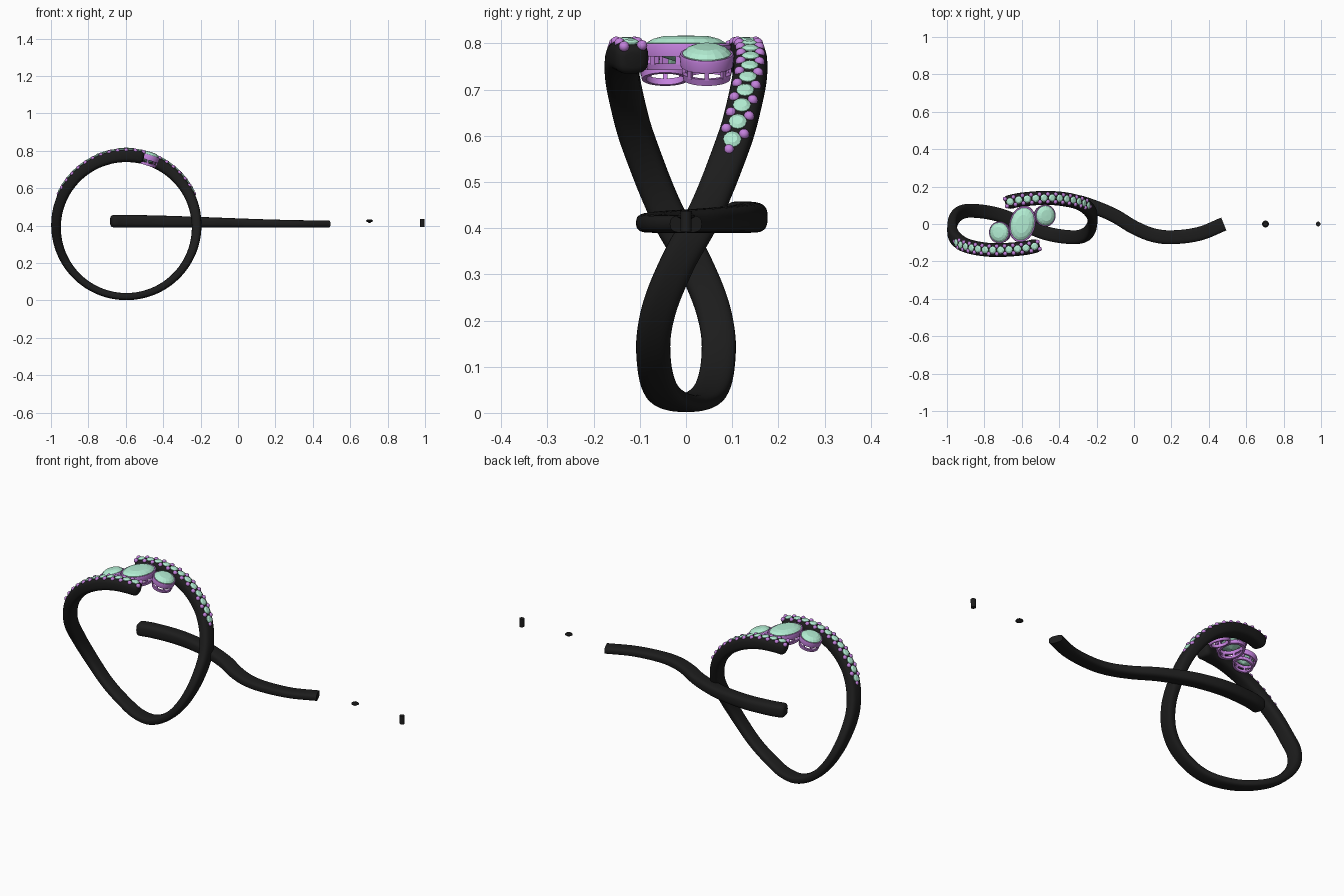
import bpy, bmesh, math
from math import sin, cos, pi
from mathutils import Matrix, Vector

if "Cube" in bpy.data.objects:
    bpy.data.objects.remove(bpy.data.objects["Cube"])

CX, CZ, R = -0.597, 0.39, 0.35          # ring centre and inner radius
U0, U1 = -0.68, 0.48                    # unrolled band start and end (x)


def material(name, rgb):
    m = bpy.data.materials.new(name)
    m.diffuse_color = (*rgb, 1)
    m.use_nodes = True
    m.node_tree.nodes["Principled BSDF"].inputs["Base Color"].default_value = m.diffuse_color
    return m


BLACK = material("black_metal", (0.012, 0.012, 0.012))
GREEN = material("green_stone", (0.45, 0.85, 0.65))
PURPLE = material("purple_metal", (0.55, 0.22, 0.72))


def finish(bm, name, mat, loc=(0, 0, 0), rot=(0, 0, 0), smooth=True):
    bmesh.ops.recalc_face_normals(bm, faces=bm.faces)
    me = bpy.data.meshes.new(name)
    bm.to_mesh(me)
    bm.free()
    me.materials.append(mat)
    ob = bpy.data.objects.new(name, me)
    bpy.context.collection.objects.link(ob)
    ob.location, ob.rotation_euler = loc, rot
    if smooth:
        bpy.context.view_layer.objects.active = ob
        ob.select_set(True)
        bpy.ops.object.shade_smooth_by_angle(angle=math.radians(35))
        ob.select_set(False)
    return ob


def half_turn_copy(ob, name):
    c = ob.copy()
    c.name = name
    c.rotation_euler = (0, 0, pi)
    bpy.context.collection.objects.link(c)


# Wavy centre line of the unrolled band
PATH = [(-0.68, 0.113), (-0.6, 0.131), (-0.45, 0.139), (-0.3, 0.118), (-0.2, 0.086),
        (-0.1, 0.042), (0, -0.018), (0.1, -0.059), (0.2, -0.071), (0.35, -0.052), (0.48, 0)]


def wave(u):
    n = len(PATH)
    slope = lambda k: ((PATH[min(k + 1, n - 1)][1] - PATH[max(k - 1, 0)][1]) /
                       (PATH[min(k + 1, n - 1)][0] - PATH[max(k - 1, 0)][0]))
    i = max(k for k in range(n - 1) if PATH[k][0] <= u or k == 0)
    (a, ya), (b, yb) = PATH[i], PATH[i + 1]
    t, d = (u - a) / (b - a), b - a
    return ((2*t**3 - 3*t*t + 1) * ya + (t**3 - 2*t*t + t) * d * slope(i)
            + (3*t*t - 2*t**3) * yb + (t**3 - t*t) * d * slope(i + 1))


def thick(u):
    f = (u - U0) / (U1 - U0)
    f = f * f * (3 - 2 * f)
    return 0.068 - 0.03 * f


def angle(u):
    return (u + 0.6) / 1.08 * pi


def flat(u, v, h):
    return Vector((u, v, 0.39 + h))


def rolled(u, v, h):
    a = angle(u)
    return Vector(((R + h) * sin(a), v, (R + h) * cos(a)))


def on_band(u, side):
    """Point offset sideways from the centre line."""
    e = 0.002
    u_ = min(max(u, U0 + e), U1 - e)
    t = Vector((2 * e, wave(u_ + e) - wave(u_ - e))).normalized()
    return u - t.y * side, wave(u) + t.x * side


def band(name, mapping, loc):
    bm = bmesh.new()
    us = [U0 + d for d in (0, 0.002, 0.006, 0.012)]
    us += [U0 + 0.02 + (U1 - U0 - 0.02) * i / 90 for i in range(91)]
    rings, n = [], 28
    for u in us:
        d = min((u - U0) / 0.02, 1)
        k = 0.5 + 0.5 * math.sqrt(1 - (1 - d) ** 2)      # rounded tip
        t, ring = thick(u), []
        for j in range(n):
            a = 2 * pi * j / n
            c, s = cos(a), sin(a)
            x = math.copysign(abs(c) ** 0.66, c)
            y = math.copysign(abs(s) ** 0.66, s)
            pu, pv = on_band(u, 0.037 * k * x)
            ring.append(bm.verts.new(mapping(pu, pv, t / 2 + t / 2 * k * y)))
        rings.append(ring)
    for p, q in zip(rings, rings[1:]):
        for j in range(n):
            bm.faces.new((p[j], p[(j + 1) % n], q[(j + 1) % n], q[j]))
    bm.faces.new(rings[0])
    bm.faces.new(rings[-1])
    return finish(bm, name, BLACK, loc)


def lathe(bm, profile, n, mat=Matrix(), closed=False):
    """Spin (radius, height) points about z; radius 0 gives a pole."""
    rows = []
    for r, z in profile:
        m = 1 if r == 0 else n
        rows.append([bm.verts.new(mat @ Vector((r * cos(2*pi*j/n), r * sin(2*pi*j/n), z))) for j in range(m)])
    pairs = list(zip(rows, rows[1:])) + ([(rows[-1], rows[0])] if closed else [])
    for p, q in pairs:
        for j in range(n):
            f = [p[j % len(p)], p[(j+1) % len(p)], q[(j+1) % len(q)], q[j % len(q)]]
            bm.faces.new(list(dict.fromkeys(f)))


# Two bypassing halves of the ring, and the unrolled strip beside it
O = (CX, 0, CZ)
half_turn_copy(band("ring_band_right", rolled, O), "ring_band_left")
band("unrolled_band", flat, (0, 0, 0))

# Row of small stones with bead pairs between them
stones, beads = bmesh.new(), bmesh.new()
STEP, COUNT = 0.0378, 12
for i in range(COUNT + 1):
    u = -0.654 + STEP * i
    if i < COUNT:
        m = Matrix.Translation(rolled(u, wave(u), thick(u))) @ Matrix.Rotation(angle(u), 4, 'Y')
        lathe(stones, [(0, -0.012), (0.019, -0.002), (0.019, 0.001), (0.011, 0.006), (0, 0.006)], 12, m)
    ub = u - STEP / 2
    for side in ((-0.02, 0.02) if i < COUNT else (0,)):
        pu, pv = on_band(ub, side)
        bmesh.ops.create_uvsphere(beads, u_segments=12, v_segments=8, radius=0.0115,
                                  matrix=Matrix.Translation(rolled(pu, pv, thick(ub) - 0.004)))
half_turn_copy(finish(stones, "small_stones_right", GREEN, O, smooth=False), "small_stones_left")
half_turn_copy(finish(beads, "stone_beads_right", PURPLE, O), "stone_beads_left")


def setting(name, centre, rx, ry, spin, tilt):
    """Open bezel with a faceted oval stone."""
    place = (Matrix.Translation(Vector(centre) - Vector(O)) @ Matrix.Rotation(tilt, 4, 'Y')
             @ Matrix.Rotation(spin, 4, 'Z') @ Matrix.Diagonal((rx, ry, 1, 1)))
    bm = bmesh.new()
    lathe(bm, [(0.88, 0), (0.97, 0.001), (1, -0.004), (0.96, -0.027), (0.82, -0.027), (0.84, -0.012)], 40, place, True)
    lathe(bm, [(0.9, -0.042), (0.86, -0.057), (0.7, -0.057), (0.74, -0.042)], 40, place, True)
    for k in range(8):                                   # gallery posts
        m = place @ Matrix.Rotation(k * pi / 4, 4, 'Z') @ Matrix.Translation((0.85, 0, -0.035))
        bmesh.ops.create_cube(bm, size=1, matrix=m @ Matrix.Diagonal((0.12, 0.16, 0.02, 1)))
    metal = finish(bm, name + "_bezel", PURPLE, O)
    bm = bmesh.new()
    lathe(bm, [(0, -0.045), (0.5, -0.03), (0.9, -0.008), (0.9, 0.002), (0.74, 0.011), (0.5, 0.017), (0, 0.018)], 16, place)
    return metal, finish(bm, name + "_stone", GREEN, O, smooth=False)


# Three large stones
setting("centre", (CX, 0, 0.799), 0.07, 0.099, math.radians(-14), 0)
for ob in setting("side_right", (-0.473, 0.045, 0.777), 0.058, 0.059, 0, math.radians(17)):
    half_turn_copy(ob, ob.name.replace("right", "left"))

# Loose parts: spare stone and small peg
bm = bmesh.new()
lathe(bm, [(0, -0.012), (0.019, -0.001), (0.019, 0.002), (0.012, 0.008), (0, 0.008)], 12)
finish(bm, "spare_stone", BLACK, (0.703, 0, 0.425), smooth=False)
bm = bmesh.new()
lathe(bm, [(0, -0.022), (0.012, -0.022), (0.0125, 0.022), (0, 0.022)], 20)
finish(bm, "spare_peg", BLACK, (0.985, 0, 0.415))
